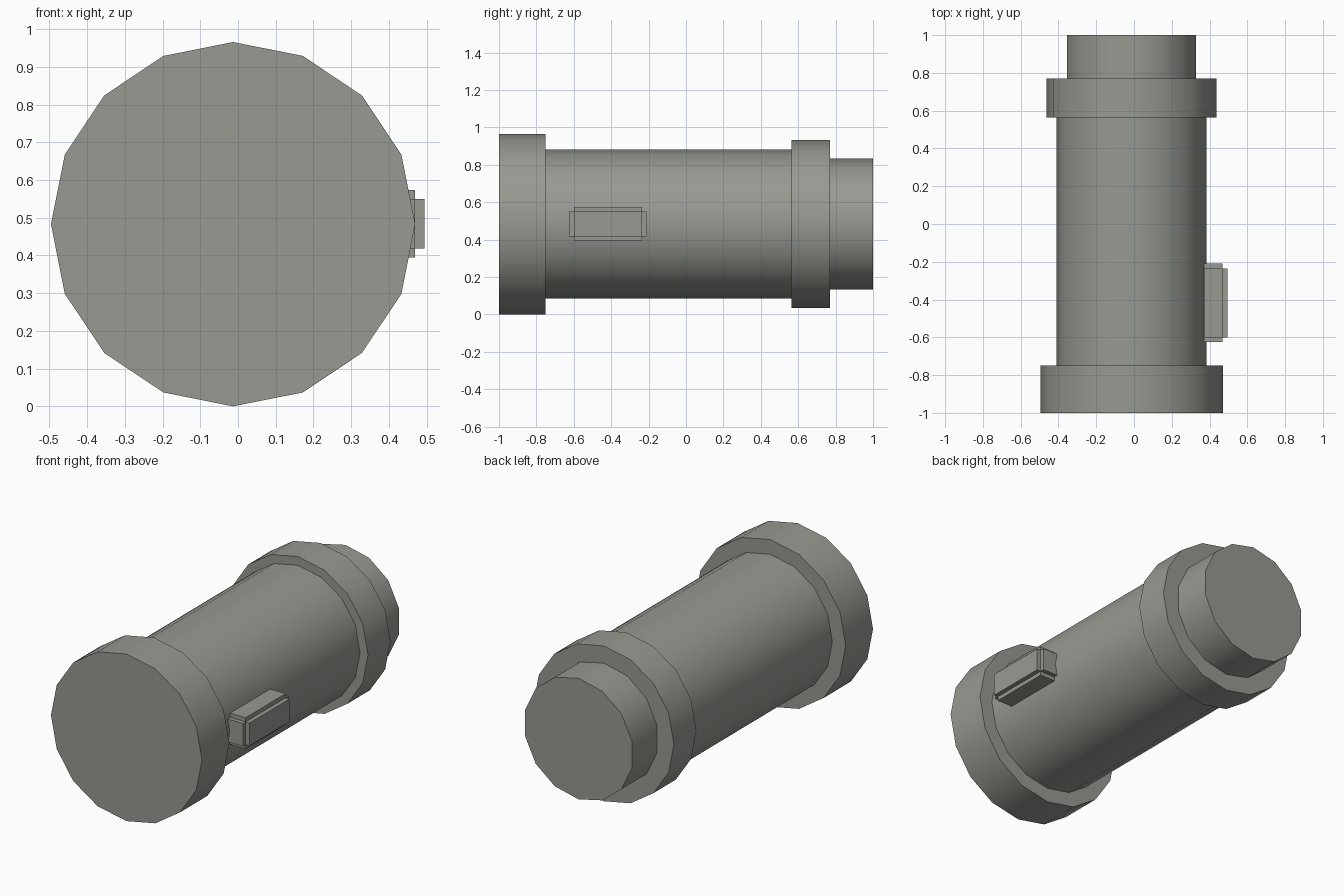
import bpy, bmesh
from math import sin, cos, pi, radians

if "Cube" in bpy.data.objects:
    bpy.data.objects.remove(bpy.data.objects["Cube"])

CX, CZ = -0.013, 0.483

# Dark olive grey metal
metal = bpy.data.materials.new("dark_metal")
metal.diffuse_color = (0.31, 0.32, 0.285, 1)
metal.use_nodes = True
metal.node_tree.nodes["Principled BSDF"].inputs["Base Color"].default_value = metal.diffuse_color


def finish(name, bm):
    bmesh.ops.recalc_face_normals(bm, faces=bm.faces)
    me = bpy.data.meshes.new(name)
    bm.to_mesh(me)
    bm.free()
    me.materials.append(metal)
    ob = bpy.data.objects.new(name, me)
    bpy.context.collection.objects.link(ob)
    return ob


def drum(name, radius, y0, y1, sides):
    """Prism along y with a vertex at the top, smooth sides and flat ends."""
    bm = bmesh.new()
    ring = [(CX + radius * sin(2 * pi * i / sides), CZ + radius * cos(2 * pi * i / sides))
            for i in range(sides)]
    end = bm.faces.new([bm.verts.new((x, y0, z)) for x, z in ring])
    ext = bmesh.ops.extrude_face_region(bm, geom=[end], use_keep_orig=True)
    moved = [v for v in ext["geom"] if isinstance(v, bmesh.types.BMVert)]
    bmesh.ops.translate(bm, verts=moved, vec=(0, y1 - y0, 0))
    ob = finish(name, bm)
    bpy.ops.object.select_all(action='DESELECT')
    bpy.context.view_layer.objects.active = ob
    ob.select_set(True)
    bpy.ops.object.shade_smooth_by_angle(angle=radians(35))
    return ob


def add_box(bm, lo, hi):
    verts = bmesh.ops.create_cube(bm, size=1)["verts"]
    for v in verts:
        v.co = [(a + b) / 2 + c * (b - a) for a, b, c in zip(lo, hi, v.co)]


# Stepped tube
drum("front_cap", 0.483, -1.0, -0.75, 16)
drum("body", 0.398, -0.75, 0.565, 16)
drum("rear_collar", 0.449, 0.565, 0.77, 16)
drum("rear_plug", 0.35, 0.77, 1.0, 14)

# Side switch: three crossing boxes give the stepped edges
bm = bmesh.new()
add_box(bm, (0.345, -0.600, 0.418), (0.495, -0.235, 0.550))
add_box(bm, (0.370, -0.625, 0.418), (0.469, -0.210, 0.550))
add_box(bm, (0.370, -0.600, 0.394), (0.469, -0.235, 0.574))
finish("switch", bm)
